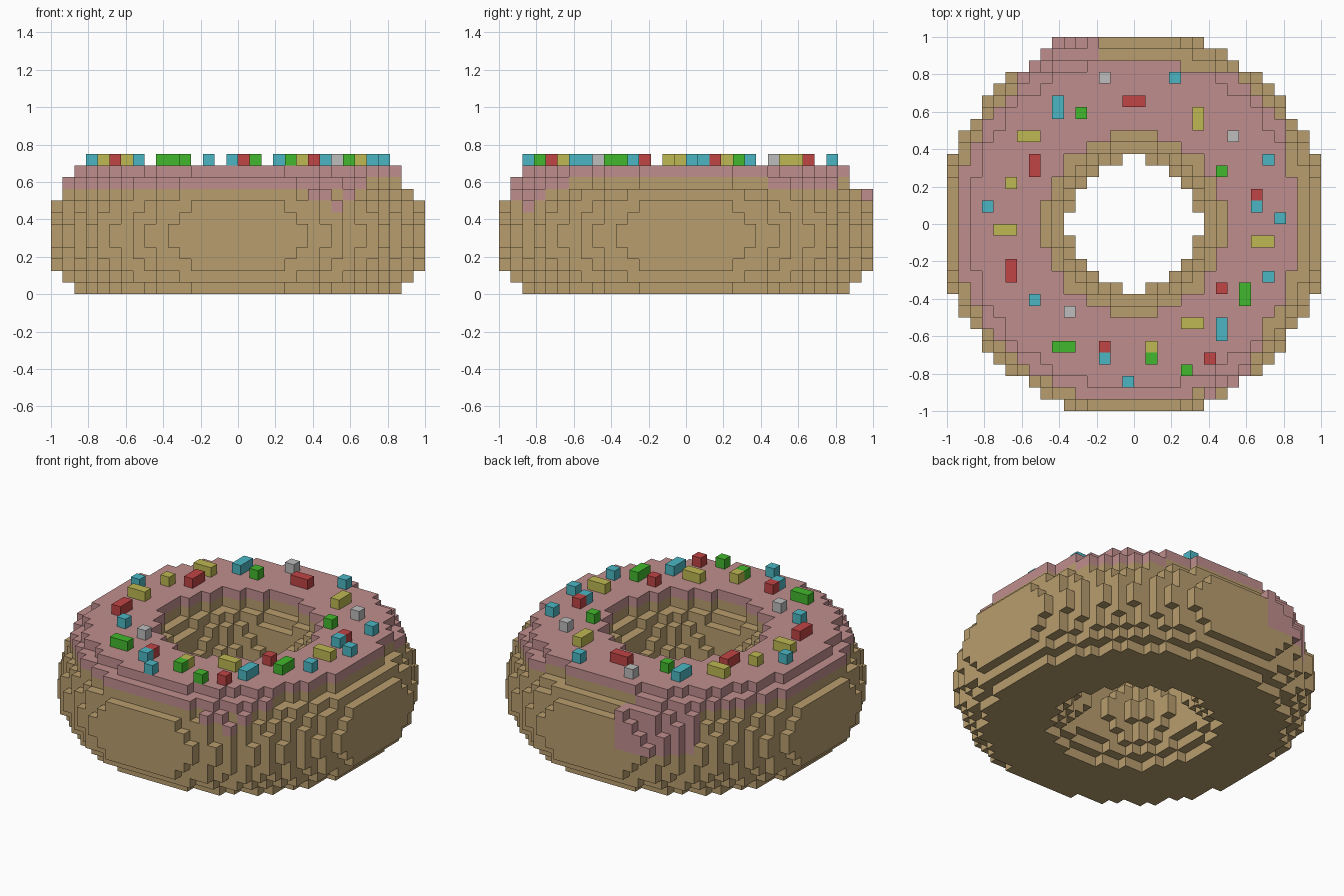
import bpy
import bmesh
import math

V = 1 / 16              # edge length of one block
RING, TUBE = 11, 5.5    # ring and tube radius, in blocks
HALF = 5                # half the number of dough layers

old = bpy.data.objects.get("Cube")
if old:
    bpy.data.objects.remove(old, do_unlink=True)


def material(name, rgb):
    mat = bpy.data.materials.new(name)
    mat.use_nodes = True
    mat.diffuse_color = (*rgb, 1)
    mat.node_tree.nodes["Principled BSDF"].inputs["Base Color"].default_value = (*rgb, 1)
    return mat


DOUGH = material("golden dough", (.48, .34, .155))
ICING = material("pink icing", (.53, .27, .27))
RED = material("red sugar", (.53, .058, .058))
GREEN = material("green sugar", (.055, .48, .026))
YELLOW = material("yellow sugar", (.52, .48, .085))
CYAN = material("cyan sugar", (.07, .47, .55))
GREY = material("pale grey sugar", (.51, .51, .52))

# The six sides of a block, each with its corners in outward order
SIDES = {
    (1, 0, 0): ((1, 0, 0), (1, 1, 0), (1, 1, 1), (1, 0, 1)),
    (-1, 0, 0): ((0, 0, 0), (0, 0, 1), (0, 1, 1), (0, 1, 0)),
    (0, 1, 0): ((0, 1, 0), (0, 1, 1), (1, 1, 1), (1, 1, 0)),
    (0, -1, 0): ((0, 0, 0), (1, 0, 0), (1, 0, 1), (0, 0, 1)),
    (0, 0, 1): ((0, 0, 1), (1, 0, 1), (1, 1, 1), (0, 1, 1)),
    (0, 0, -1): ((0, 0, 0), (0, 1, 0), (1, 1, 0), (1, 0, 0)),
}


def block_object(name, cells, mat):
    """Build the outer skin of a set of unit blocks."""
    bm = bmesh.new()
    corners = {}

    def corner(p):
        if p not in corners:
            corners[p] = bm.verts.new([c * V for c in p])
        return corners[p]

    for cell in cells:
        for normal, quad in SIDES.items():
            if tuple(a + b for a, b in zip(cell, normal)) not in cells:
                bm.faces.new([corner(tuple(a + b for a, b in zip(cell, q))) for q in quad])
    mesh = bpy.data.meshes.new(name)
    bm.to_mesh(mesh)
    bm.free()
    mesh.materials.append(mat)
    obj = bpy.data.objects.new(name, mesh)
    bpy.context.collection.objects.link(obj)


def radius(x, y):
    return math.hypot(x + .5, y + .5)


def in_ring(x, y, z):
    return math.hypot(radius(x, y) - RING, z + .5 - HALF) <= TUBE


def in_back_drip(x, y, z):
    return y >= 12 and -10 <= x <= -4 and z >= 5


def has_icing(x, y, z):
    """Icing sits one block above the dough and runs down the outside."""
    if radius(x, y) > 13 and in_back_drip(x, y, z) and z < 9:
        return in_ring(x, y, z) or in_ring(x, y, z - 1) or (x, y, z) == (-7, 15, 5)
    if in_ring(x, y, z) or not in_ring(x, y, z - 1):
        return False
    if z == 10:
        return True
    if radius(x, y) < RING:
        return False
    angle = math.degrees(math.atan2(y + .5, x + .5))
    if z == 9:
        return not (-41 < angle < 28 or 62 < angle < 108)
    # Front drip, narrowing downwards
    return y < -9 and ((z == 8 and 6 <= x < 10) or (z == 7 and 7 <= x < 9))


grid = [(x, y, z) for x in range(-17, 17) for y in range(-17, 17) for z in range(11)]
icing = {c for c in grid if has_icing(*c)}
dough = {c for c in grid if in_ring(*c)} - icing
block_object("dough_ring", dough, DOUGH)
block_object("icing", icing, ICING)

# Sprinkles: single blocks, blocks doubled along x, blocks doubled along y
SPRINKLES = {
    "red": (RED, [(10, 2), (7, -6), (-3, -11), (6, -12)], [(-1, 10)], [(-9, 4), (-11, -5)]),
    "green": (GREEN, [(-5, 9), (7, 4), (1, -12), (4, -13)], [(-7, -11)], [(9, -7)]),
    "yellow": (YELLOW, [(-11, 3), (1, -11)],
               [(-10, 7), (-12, -1), (10, -2), (4, -9)], [(5, 8)]),
    "cyan": (CYAN, [(3, 12), (11, 5), (10, 1), (-13, 1), (12, 0), (11, -5),
                    (-9, -7), (-3, -12), (-1, -14)], [], [(-7, 9), (7, -10)]),
    "grey": (GREY, [(-3, 12), (8, 7), (-6, -8)], [], []),
}
for colour, (mat, single, along_x, along_y) in SPRINKLES.items():
    cells = set(single + along_x + along_y)
    cells |= {(x + 1, y) for x, y in along_x} | {(x, y + 1) for x, y in along_y}
    block_object(colour + "_sprinkles", {(x, y, 11) for x, y in cells}, mat)
